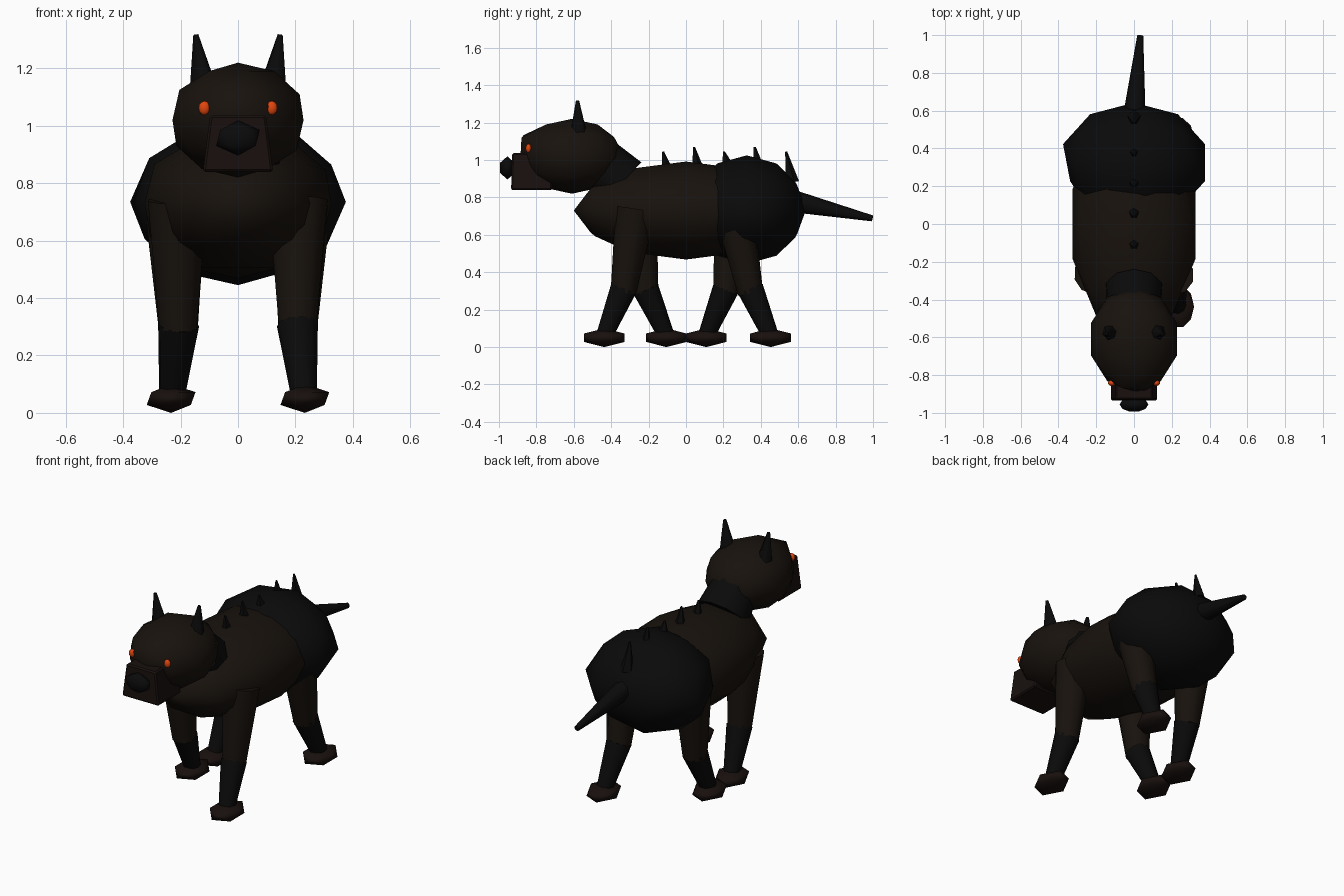
import bpy
from mathutils import Vector

if "Cube" in bpy.data.objects:
    bpy.data.objects.remove(bpy.data.objects["Cube"])


def material(name, rgb):
    m = bpy.data.materials.new(name)
    m.diffuse_color = (*rgb, 1)
    m.use_nodes = True
    m.node_tree.nodes["Principled BSDF"].inputs["Base Color"].default_value = m.diffuse_color
    return m


BROWN = material("dark_brown_fur", (0.009, 0.006, 0.004))
BLACK = material("black_fur", (0.003, 0.003, 0.003))
PAW = material("paw_brown", (0.009, 0.005, 0.004))
ORANGE = material("glowing_orange", (0.75, 0.06, 0.004))


def finish(name, mat, smooth=True):
    ob = bpy.context.object
    ob.name = name
    ob.data.materials.append(mat)
    if smooth:
        bpy.ops.object.shade_smooth_by_angle(angle=1.05)
    return ob


def ball(name, centre, radii, mat, detail=2):
    bpy.ops.mesh.primitive_ico_sphere_add(subdivisions=detail, radius=1, location=centre)
    bpy.context.object.scale = radii
    return finish(name, mat)


def limb(name, start, end, r1, r2, mat, sides=8):
    """Tapered cylinder running from start to end."""
    a, b = Vector(start), Vector(end)
    bpy.ops.mesh.primitive_cone_add(vertices=sides, radius1=r1, radius2=r2,
                                    depth=(b - a).length, location=(a + b) / 2)
    bpy.context.object.rotation_euler = (b - a).to_track_quat('Z', 'Y').to_euler()
    return finish(name, mat)


# Torso
ball("torso", (0, 0, 0.73), (0.342, 0.6, 0.262), BROWN)

# Hindquarters, slimmer above and below the middle, left flank pulled in
rear = ball("hindquarters", (0, 0.325, 0.735), (0.395, 0.317, 0.29), BLACK)
for v in rear.data.vertices:
    if abs(v.co.z) > 0.2:
        v.co.x *= 0.92
    elif v.co.x < -0.9 and v.co.y < 0:
        v.co.x *= 0.9

# Neck and head, with the brow pushed forward
limb("neck", (0, -0.345, 0.875), (0, -0.52, 1.04), 0.155, 0.13, BLACK, 10)
head = ball("head", (0, -0.61, 1.02), (0.24, 0.275, 0.2), BROWN)
for v in head.data.vertices:
    if v.co.y < -0.6 and v.co.z > 0.2:
        v.co.y -= 0.13
        v.co.z += 0.04

# Muzzle: box narrowed towards the top
bpy.ops.mesh.primitive_cube_add(size=1, location=(0, -0.825, 0.938))
muzzle = finish("muzzle", PAW, False)
for v in muzzle.data.vertices:
    top = v.co.z > 0
    v.co.x *= 0.195 if top else 0.245
    v.co.y *= 0.21 if top else 0.22
    v.co.z *= 0.198
bevel = muzzle.modifiers.new("soft_edges", 'BEVEL')
bevel.width = 0.008
bevel.segments = 1

ball("nose", (0, -0.955, 0.958), (0.085, 0.045, 0.062), BLACK, 1)

# Ears and eyes
for side, s in (("right", 1), ("left", -1)):
    limb(f"ear_{side}", (s * 0.117, -0.573, 1.1), (s * 0.147, -0.58, 1.318),
         0.055, 0.009, BLACK, 6)
    ball(f"eye_{side}", (s * 0.117, -0.842, 1.062), (0.021, 0.016, 0.025), ORANGE)

# Spikes along the back
for i, (y, base, tip) in enumerate([(-0.105, 0.95, 1.045), (0.06, 0.96, 1.07),
                                    (0.22, 0.97, 1.045), (0.385, 0.96, 1.07),
                                    (0.565, 0.88, 1.045)]):
    lean = 0.03 if i == 4 else 0.018
    limb(f"back_spike_{i + 1}", (0, y, base), (0, y - lean, tip),
         0.04 if i == 4 else 0.032, 0.006, BLACK, 5)

# Tail
limb("tail", (0, 0.55, 0.785), (0.033, 0.997, 0.688), 0.062, 0.016, BLACK, 8)

# Legs in a walking stance: hip x, hip y, knee y, foot y
stance = {
    "front_right": (0.21, -0.27, -0.335, -0.437),
    "front_left": (-0.21, -0.265, -0.215, -0.105),
    "back_right": (0.22, 0.255, 0.345, 0.452),
    "back_left": (-0.22, 0.255, 0.212, 0.108),
}
for name, (x, hip, knee, foot) in stance.items():
    s = 1 if x > 0 else -1
    limb(f"{name}_upper_leg", (x, hip, 0.74), (s * 0.208, knee, 0.29),
         0.108, 0.068, BROWN, 10)
    limb(f"{name}_lower_leg", (s * 0.207, knee, 0.31), (s * 0.23, foot, 0.06),
         0.072, 0.045, BLACK, 10)
    ball(f"{name}_paw", (s * 0.233, foot, 0.05), (0.095, 0.128, 0.05), PAW, 1)
